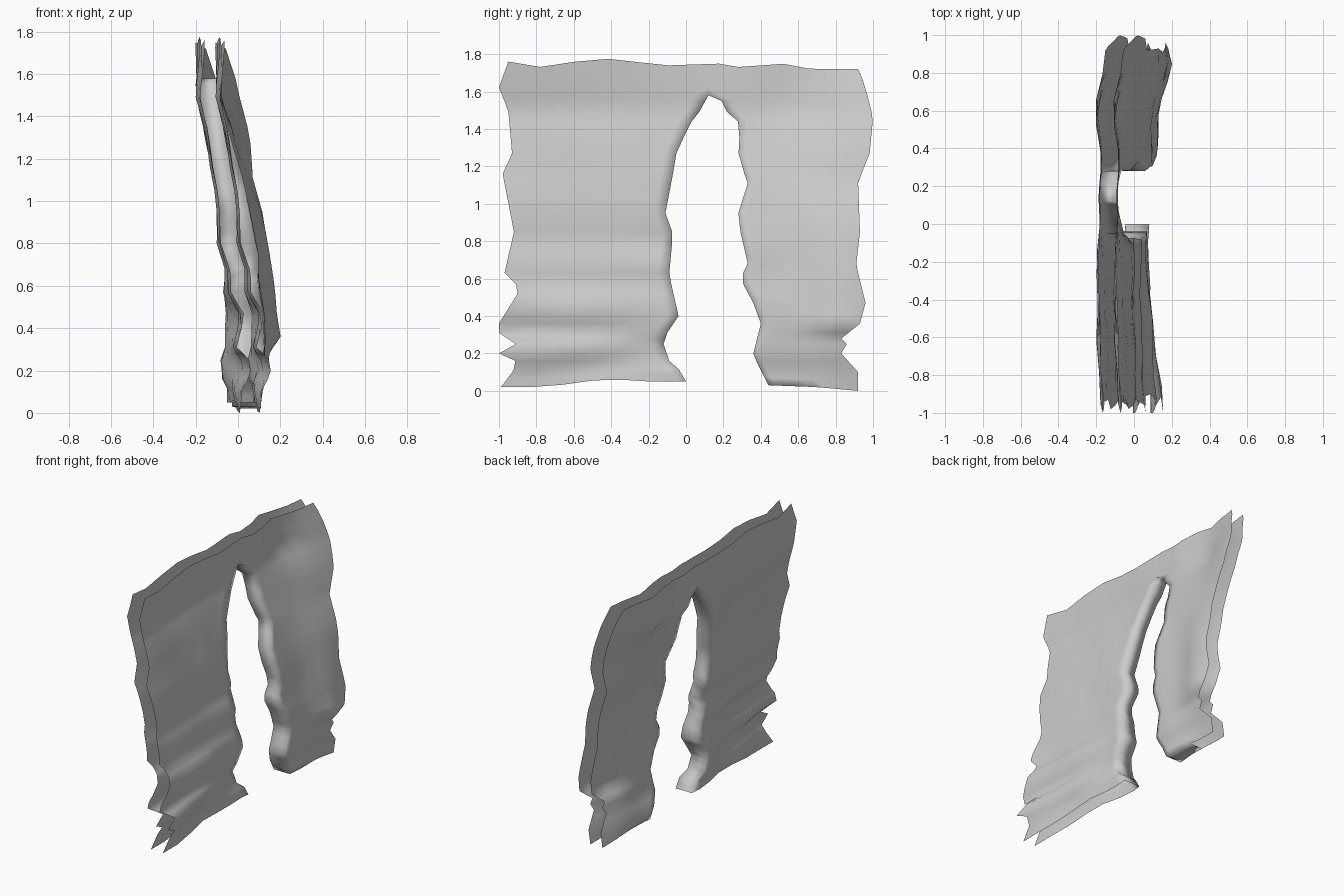
import bpy, bmesh, math

def lerp(pts, v):
    """Piecewise linear lookup in a list of (key, value)."""
    if v <= pts[0][0]:
        return pts[0][1]
    for (a, fa), (b, fb) in zip(pts, pts[1:]):
        if v <= b:
            return fa + (fb - fa) * (v - a) / (b - a)
    return pts[-1][1]

def curve(heights, values):
    return list(zip(heights, values))

# Ragged outlines seen from the side, as (height, y)
OUT_L = [(0, -.99), (.15, -.89), (.2, -1), (.25, -.91), (.31, -1), (.36, -1), (.52, -.9), (.57, -.91),
         (.63, -.97), (.85, -.92), (1.16, -.98), (1.27, -.93), (1.5, -.95), (1.62, -1), (1.75, -.95)]
OUT_R = [(0, .92), (.1, .92), (.2, .83), (.25, .86), (.28, .83), (.36, .93), (.47, .96), (.67, .91),
         (.85, .93), (1.12, .92), (1.25, .98), (1.46, 1), (1.7, .94), (1.75, .92)]
ARCH_L = [(0, 0), (.1, -.04), (.16, -.09), (.25, -.12), (.31, -.1), (.4, -.04), (.62, -.09),
          (.84, -.07), (.95, -.11), (1.16, -.07), (1.28, -.05), (1.44, .03), (1.49, .07), (1.58, .12)]
ARCH_R = [(0, .44), (.2, .36), (.36, .4), (.47, .36), (.6, .29), (.68, .33), (.9, .28), (.95, .28),
          (1.11, .33), (1.25, .28), (1.43, .29), (1.49, .22), (1.55, .19), (1.58, .12)]

# Ragged bottom and top, as (y, height)
BOTTOM = [(-1, .02), (-.75, .02), (-.43, .065), (-.2, .05), (0, .05), (.44, .03), (.7, .02), (.92, 0)]
TOP = [(-.95, 1.76), (-.79, 1.73), (-.46, 1.78), (-.1, 1.74), (.2, 1.75), (.33, 1.72),
       (.46, 1.76), (.67, 1.72), (.92, 1.72)]

# Lean and folds of the wall: middle plane x by height, at stations along y
HL = [0, .1, .16, .2, .25, .31, .4, .47, .57, .68, .8, .93, 1.05, 1.16, 1.35, 1.5, 1.62, 1.75]
HR = [0, .1, .2, .28, .36, .47, .6, .75, .92, 1.11, 1.25, 1.36, 1.5, 1.62, 1.75]
FOLDS = [
    (-.97, curve(HL, [.065, .07, .1, .11, .1, .04, .06, .07, .015, .005, -.03, -.03,
                      -.045, -.07, -.1, -.135, -.12, -.115])),
    (-.5, curve(HL, [.035, .02, .03, .045, .05, .02, .045, .045, -.01, -.01, -.045, -.05,
                     -.06, -.08, -.11, -.155, -.145, -.135])),
    (-.08, curve(HL, [.015, .015, -.01, -.015, -.025, .0, -.005, -.005, -.02, -.01, -.055, -.045,
                      -.06, -.075, -.115, -.145, -.14, -.14])),
    (.32, curve(HR, [.03, .03, .05, .05, .045, .05, .04, .045, .015, -.02, -.06, -.09,
                     -.12, -.12, -.13])),
    (.6, curve(HR, [.04, .04, .065, .07, .08, .075, .065, .05, .03, -.02, -.06, -.085,
                    -.15, -.16, -.16])),
    (.82, curve(HR, [.05, .065, .09, .1, .155, .135, .12, .1, .075, .015, -.01, -.035,
                     -.08, -.1, -.12])),
    (.97, curve(HR, [.055, .065, .09, .09, .12, .12, .115, .1, .085, .03, .01, -.01,
                     -.045, -.07, -.1])),
]
# extra half thickness of the feet beside the opening, by y
FLARE = [(-.5, 0), (-.1, .016), (.42, .016), (.75, 0)]

ROWS = [0, .05, .1, .16, .2, .25, .28, .31, .36, .4, .47, .52, .57, .63, .68, .75, .8, .85, .95, 1.05,
        1.11, 1.16, 1.27, 1.35, 1.44, 1.49, 1.55, 1.58, 1.62, 1.69, 1.75]
# column positions from the outer edge to the opening
STEPS = [0, .16, .33, .5, .66, .8, .93, 1]
LAST = len(STEPS) - 1
HALF = .047

def point(y, s, side):
    x = lerp([(fy, lerp(prof, s)) for fy, prof in FOLDS], y)
    x += .006 * math.sin(14 * y + 5 * s)
    half = HALF + lerp(FLARE, y) * max(0, min(1, (.65 - s) / .2))
    z = (s + lerp(BOTTOM, y) * max(0, 1 - s / .15)
         + (lerp(TOP, y) - 1.75) * max(0, (s - 1.58) / .17))
    return (x + side * half, y, z)

bm = bmesh.new()
for outer, arch in ((OUT_L, ARCH_L), (OUT_R, ARCH_R)):
    # front and back skins of one half of the wall
    sheets = []
    for side in (-1, 1):
        grid = []
        for s in ROWS:
            a, b = lerp(outer, s), lerp(arch, s)
            grid.append([bm.verts.new(point(a + (b - a) * t, s, side)) for t in STEPS])
        for r0, r1 in zip(grid, grid[1:]):
            for c in range(LAST):
                bm.faces.new((r0[c], r0[c + 1], r1[c + 1], r1[c]))
        sheets.append(grid)
    # inner lining of the opening
    g, h = sheets
    for i in range(ROWS.index(1.58)):
        bm.faces.new((g[i][-1], h[i][-1], h[i + 1][-1], g[i + 1][-1]))
    # short closed strip under the right leg
    if outer is OUT_R:
        for c in range(LAST - 4, LAST):
            bm.faces.new((g[0][c], g[0][c + 1], h[0][c + 1], h[0][c]))

bmesh.ops.remove_doubles(bm, verts=bm.verts, dist=.0005)
bmesh.ops.recalc_face_normals(bm, faces=bm.faces)
for f in bm.faces:
    f.smooth = True
mesh = bpy.data.meshes.new("rock_arch_wall")
bm.to_mesh(mesh)
bm.free()
wall = bpy.data.objects.new("rock_arch_wall", mesh)
bpy.context.collection.objects.link(wall)
